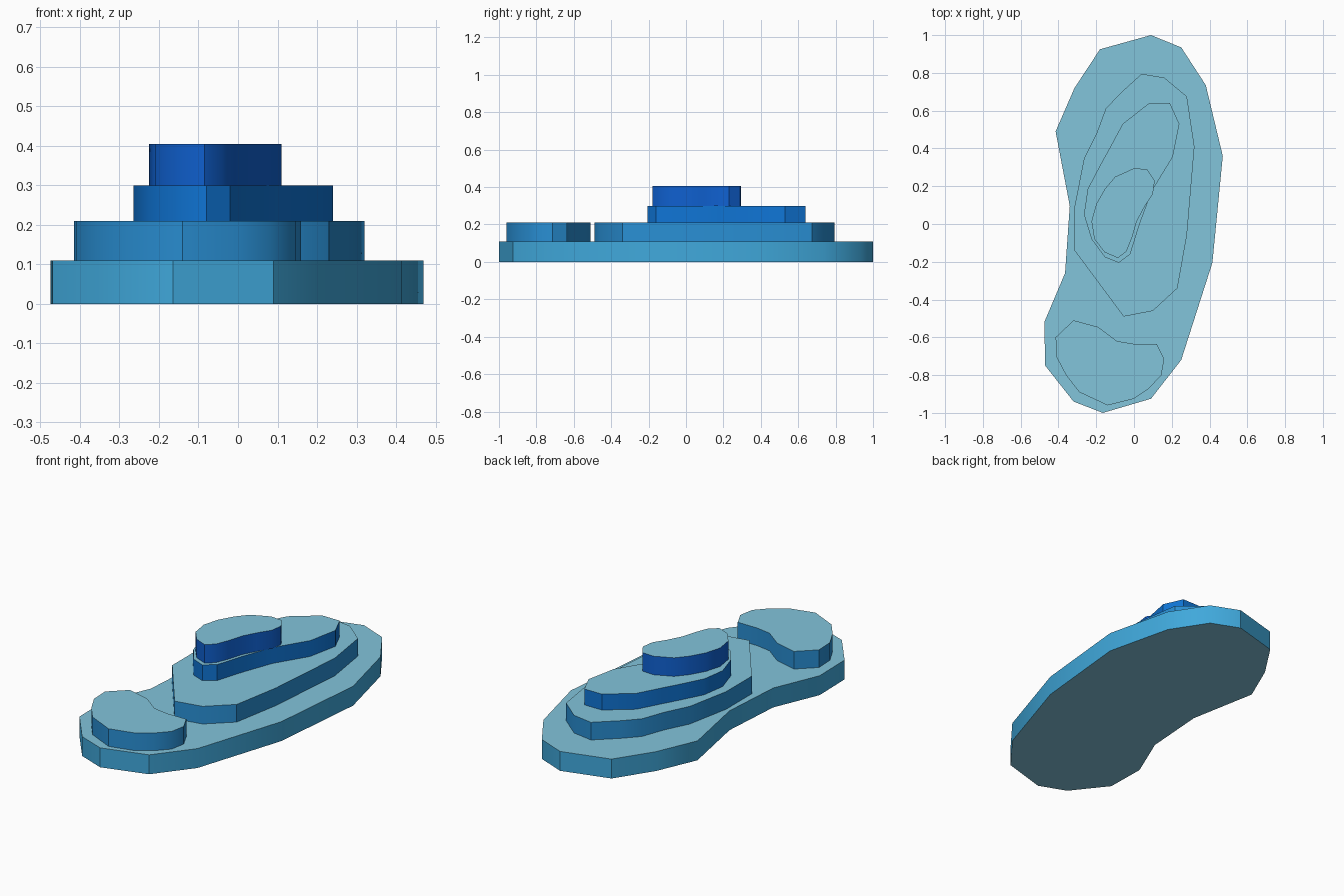
import bpy, bmesh, math

if "Cube" in bpy.data.objects:
    bpy.data.objects.remove(bpy.data.objects["Cube"])


def material(name, srgb):
    lin = [c / 12.92 if c <= 0.04045 else ((c + 0.055) / 1.055) ** 2.4 for c in srgb]
    m = bpy.data.materials.new(name)
    m.diffuse_color = (*lin, 1)
    m.use_nodes = True
    m.node_tree.nodes["Principled BSDF"].inputs["Base Color"].default_value = m.diffuse_color
    return m


cap_mat = material("pale_blue_cap", (0.51, 0.77, 0.86))


def terrace(name, outline, z0, z1, side_mat):
    """Extrude a closed outline upward; level faces get the pale cap colour."""
    bm = bmesh.new()
    base = bm.faces.new([bm.verts.new((x, y, z0)) for x, y in outline])
    top = bmesh.ops.extrude_face_region(bm, geom=[base], use_keep_orig=True)
    for v in top["geom"]:
        if isinstance(v, bmesh.types.BMVert):
            v.co.z = z1
    bmesh.ops.recalc_face_normals(bm, faces=bm.faces)
    for f in bm.faces:
        f.material_index = 1 if abs(f.normal.z) > 0.5 else 0
    bmesh.ops.triangulate(bm, faces=[f for f in bm.faces if len(f.verts) > 4])
    me = bpy.data.meshes.new(name)
    bm.to_mesh(me)
    bm.free()
    me.materials.append(side_mat)
    me.materials.append(cap_mat)
    ob = bpy.data.objects.new(name, me)
    bpy.context.collection.objects.link(ob)
    bpy.ops.object.select_all(action='DESELECT')
    ob.select_set(True)
    bpy.context.view_layer.objects.active = ob
    bpy.ops.object.shade_smooth_by_angle(angle=math.radians(35))


sky = material("sky_blue_side", (0.25, 0.66, 0.86))
mid = material("mid_blue_side", (0.16, 0.56, 0.83))
strong = material("strong_blue_side", (0.06, 0.46, 0.84))
deep = material("deep_blue_side", (0.06, 0.38, 0.82))

# Wide bottom slab
terrace("base_terrace", [
    (.09, 1), (.25, .935), (.38, .735), (.47, .36), (.415, -.205), (.25, -.72),
    (.09, -.925), (-.165, -1), (-.32, -.94), (-.47, -.75), (-.475, -.52),
    (-.365, -.26), (-.34, .095), (-.415, .49), (-.315, .72), (-.18, .925)], 0, .11, sky)

# Second level: large rear hill and small front hill
terrace("rear_second_terrace", [
    (.04, .795), (.16, .775), (.28, .675), (.32, .41), (.28, -.06), (.23, -.34),
    (.10, -.46), (-.055, -.49), (-.315, -.14), (-.315, .09), (-.265, .345),
    (-.2, .475), (-.15, .61), (-.075, .69)], .11, .21, mid)
terrace("front_second_terrace", [
    (-.32, -.51), (-.19, -.545), (-.09, -.62), (0, -.635), (.12, -.635),
    (.16, -.715), (.145, -.8), (.08, -.87), (0, -.925), (-.14, -.96),
    (-.29, -.89), (-.36, -.8), (-.41, -.705), (-.415, -.6)], .11, .21, mid)

# Third level
terrace("third_terrace", [
    (.08, .64), (.19, .64), (.24, .53), (.205, .355), (.095, .175), (.03, 0),
    (-.02, -.16), (-.08, -.205), (-.155, -.175), (-.225, -.08), (-.265, .05),
    (-.245, .185), (-.18, .31), (-.13, .4), (-.06, .53)], .21, .30, strong)

# Peak
terrace("top_terrace", [
    (0, .295), (.07, .29), (.11, .23), (.1, .16), (.055, .09), (.015, .015),
    (-.01, -.07), (-.04, -.145), (-.085, -.18), (-.155, -.15), (-.21, -.08),
    (-.225, .015), (-.2, .105), (-.155, .185), (-.1, .25)], .30, .405, deep)
